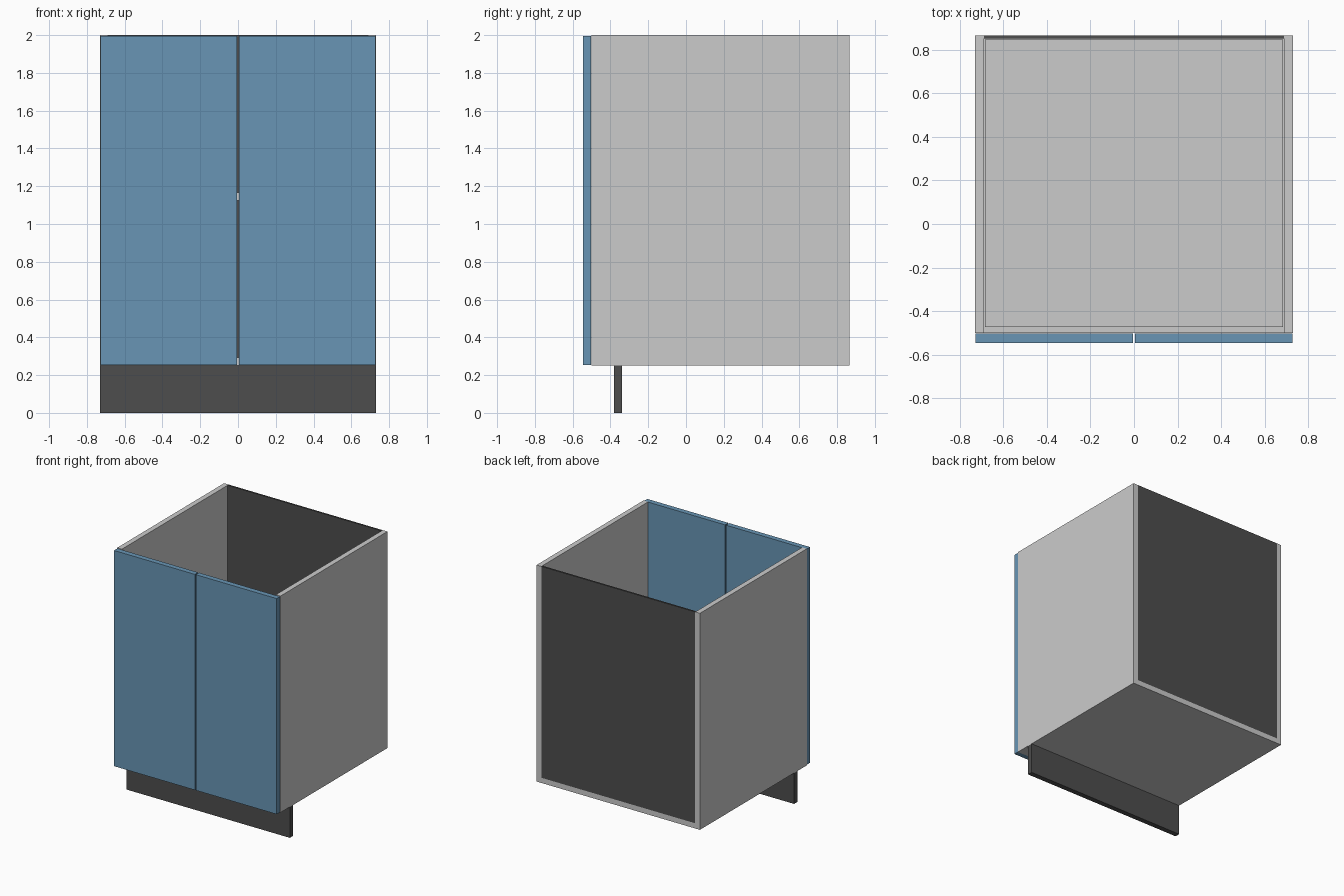
import bpy

if "Cube" in bpy.data.objects:
    bpy.data.objects.remove(bpy.data.objects["Cube"])


def material(name, rgb):
    mat = bpy.data.materials.new(name)
    mat.diffuse_color = (*rgb, 1.0)
    mat.use_nodes = True
    mat.node_tree.nodes["Principled BSDF"].inputs["Base Color"].default_value = mat.diffuse_color
    return mat


def panel(name, x, y, z, mat=None):
    """Flat board spanning the given (min, max) ranges."""
    spans = (x, y, z)
    bpy.ops.mesh.primitive_cube_add(size=1, location=[(a + b) / 2 for a, b in spans])
    obj = bpy.context.object
    obj.name = name
    obj.scale = [b - a for a, b in spans]
    bpy.ops.object.transform_apply(location=False, rotation=False, scale=True)
    if mat:
        obj.data.materials.append(mat)
    return obj


blue = material("door_blue", (0.14, 0.30, 0.46))
dark = material("dark_board", (0.075, 0.075, 0.075))

W = 0.73            # half width of the cabinet
T = 0.042           # board thickness
FRONT, BACK = -0.5, 0.865
BASE, TOP = 0.25, 2.0
INNER = W - T

# Side boards and doors, one per side
for side, s in (("left", -1), ("right", 1)):
    panel(f"{side}_side", sorted((s * INNER, s * W)), (FRONT, BACK), (BASE, TOP))
    panel(f"{side}_door", sorted((s * 0.004, s * 0.727)), (-0.545, -0.503),
          (BASE + 0.003, TOP - 0.004), blue)

# Floor, back board and inset shelf
panel("floor", (-INNER, INNER), (FRONT, BACK), (BASE, BASE + T))
panel("back_board", (-INNER, INNER), (BACK - 0.014, BACK), (BASE + T, TOP), dark)
panel("shelf", (-INNER + 0.004, INNER - 0.004), (-0.472, 0.845), (1.125, 1.125 + T))

# Recessed toe kick
panel("toe_kick", (-W, W), (-0.38, -0.338), (0, BASE), dark)
